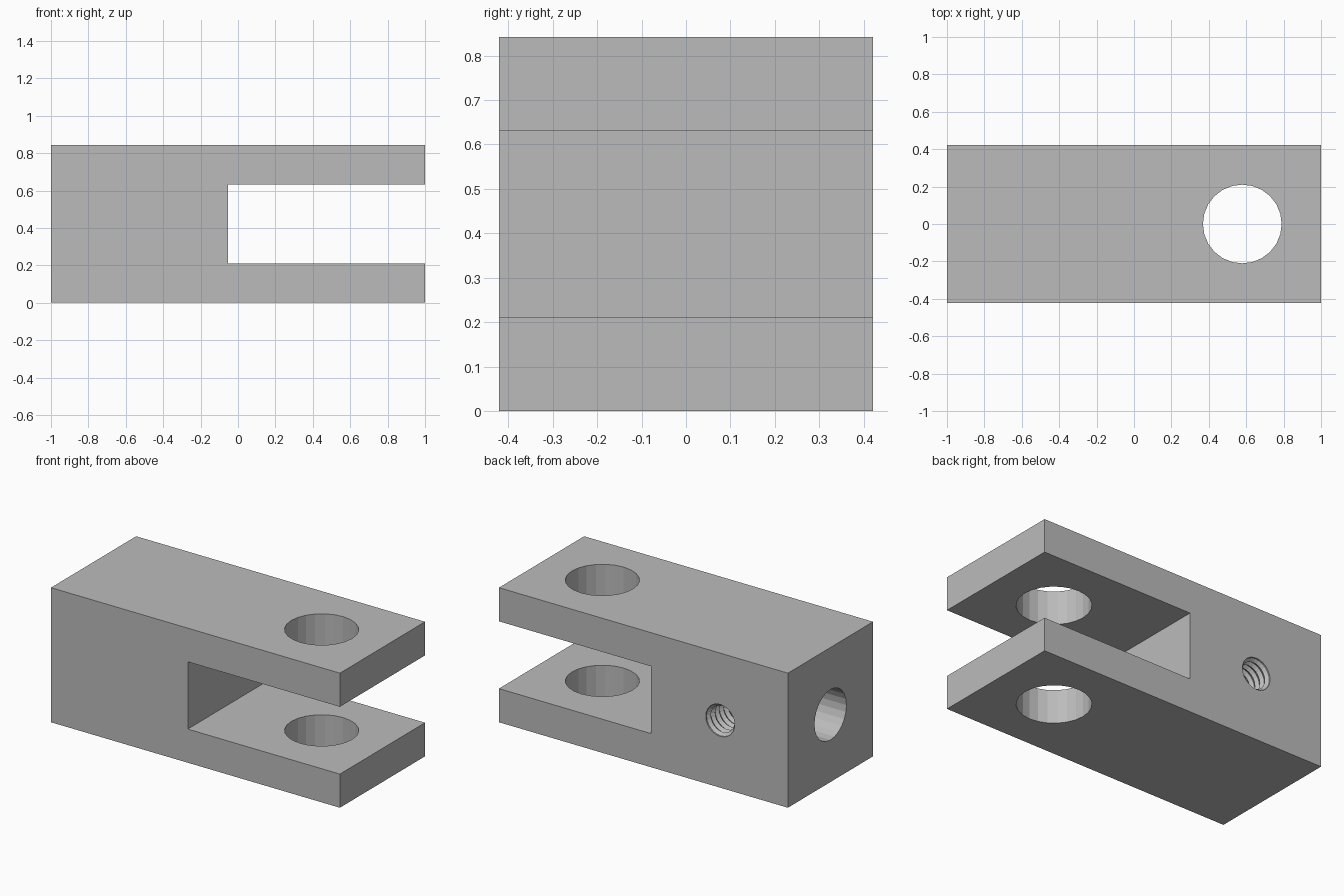
import bpy
import bmesh
from math import pi, cos, sin
from mathutils import Matrix

cube = bpy.data.objects.get("Cube")
if cube:
    bpy.data.objects.remove(cube, do_unlink=True)

MM = 2 / 19          # the block is 19 units long, 8 wide and 8 high
W = 8 * MM
MID = W / 2

steel = bpy.data.materials.new("plain_grey")
GREY = (0.5, 0.5, 0.5, 1)
steel.diffuse_color = GREY
steel.use_nodes = True
steel.node_tree.nodes["Principled BSDF"].inputs["Base Color"].default_value = GREY


def add_object(name, bm):
    bmesh.ops.recalc_face_normals(bm, faces=bm.faces)
    mesh = bpy.data.meshes.new(name)
    bm.to_mesh(mesh)
    bm.free()
    mesh.materials.append(steel)
    obj = bpy.data.objects.new(name, mesh)
    bpy.context.collection.objects.link(obj)
    return obj


def lathe(name, profile, matrix, sides=24):
    """Closed solid turned about local z from (radius, height) pairs."""
    bm = bmesh.new()
    rings = []
    for r, h in profile:
        rings.append([bm.verts.new((r * cos(2 * pi * i / sides),
                                    r * sin(2 * pi * i / sides), h))
                      for i in range(sides)])
    for a, b in zip(rings, rings[1:]):
        for i in range(sides):
            j = (i + 1) % sides
            bm.faces.new((a[i], a[j], b[j], b[i]))
    bm.faces.new(rings[0])
    bm.faces.new(rings[-1])
    bm.transform(matrix)
    return add_object(name, bm)


# Fork body: U-shaped side profile extruded across the width
bm = bmesh.new()
slot = 1 - 10 * MM
low, high = 2 * MM, 6 * MM
outline = [(-1, 0), (1, 0), (1, low), (slot, low),
           (slot, high), (1, high), (1, W), (-1, W)]
face = bm.faces.new([bm.verts.new((x, -MID, z)) for x, z in outline])
side = bmesh.ops.extrude_face_region(bm, geom=[face])
bmesh.ops.translate(bm, vec=(0, W, 0),
                    verts=[g for g in side["geom"] if isinstance(g, bmesh.types.BMVert)])
fork = add_object("fork_body", bm)

# Pin hole through both arms
pin = lathe("pin_hole_cutter", [(2 * MM, -0.1), (2 * MM, W + 0.1)],
            Matrix.Translation((1 - 4 * MM, 0, 0)))

# Blind rod bore in the closed end
bore = lathe("rod_bore_cutter", [(1.5 * MM, -0.1), (1.5 * MM, 7 * MM)],
             Matrix.Translation((-1, 0, MID)) @ Matrix.Rotation(pi / 2, 4, "Y"))

# Threaded set-screw hole from the back face into the bore
pitch, major, minor = 0.4 * MM, 0.1, 0.082
thread = [(major, -0.1)]
for k in range(8):
    thread += [(major, (k + 0.2) * pitch), (minor, (k + 0.6) * pitch)]
thread.append((minor, MID - 0.05))
screw = lathe("screw_hole_cutter", thread,
              Matrix.Translation((-1 + 4.45 * MM, MID, MID)) @ Matrix.Rotation(pi / 2, 4, "X"))

# Cut the holes, then drop the cutters
bpy.context.view_layer.objects.active = fork
for cutter in (pin, bore, screw):
    cutter.hide_render = True
    mod = fork.modifiers.new(cutter.name, "BOOLEAN")
    mod.operation = "DIFFERENCE"
    mod.solver = "EXACT"
    mod.object = cutter
    bpy.ops.object.modifier_apply(modifier=mod.name)
    bpy.data.objects.remove(cutter, do_unlink=True)
